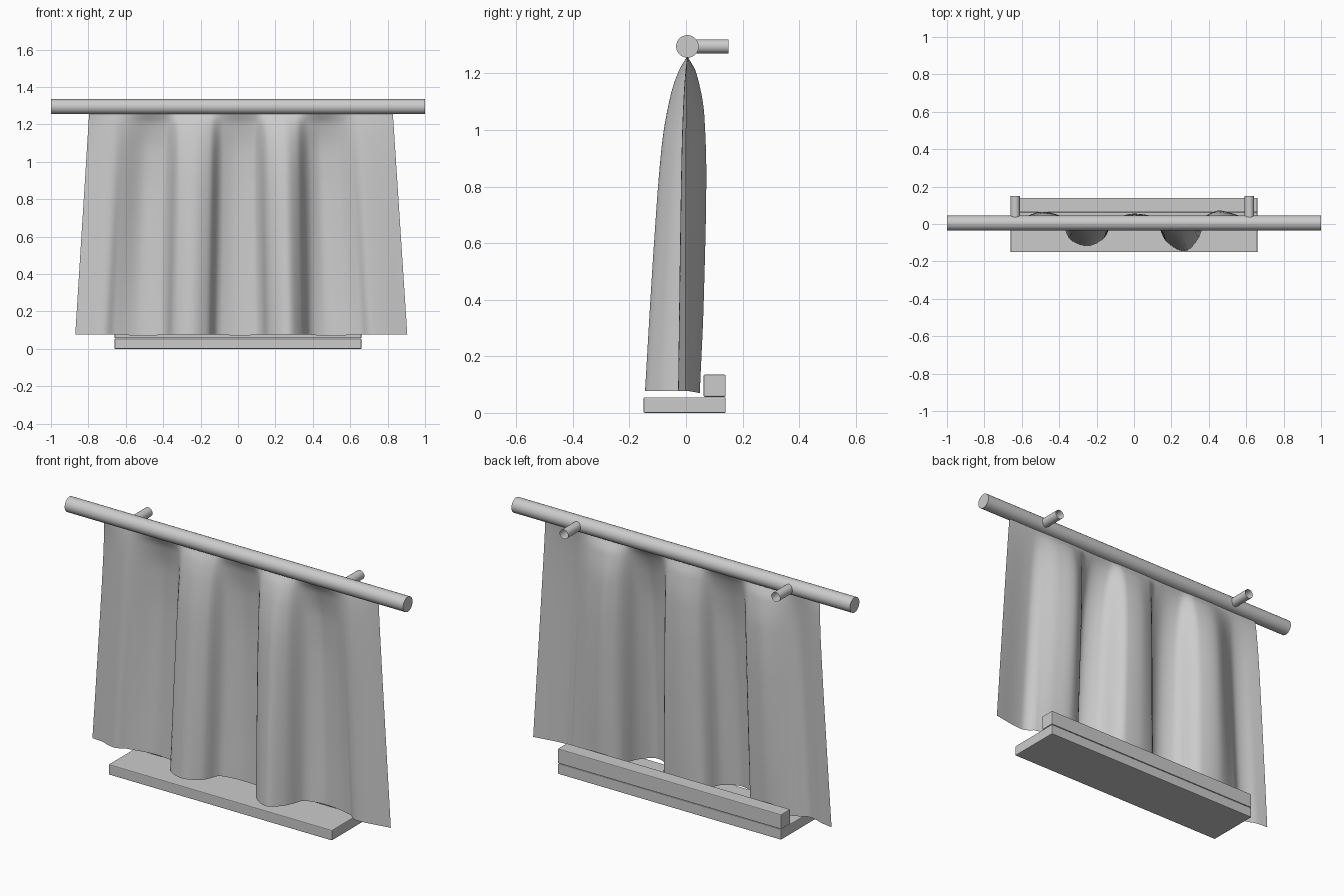
import bpy, math

if "Cube" in bpy.data.objects:
    bpy.data.objects.remove(bpy.data.objects["Cube"])


def shade(obj, angle=40):
    bpy.ops.object.select_all(action='DESELECT')
    obj.select_set(True)
    bpy.context.view_layer.objects.active = obj
    bpy.ops.object.shade_smooth_by_angle(angle=math.radians(angle))


def box(name, x, y, z, bevel=0.004):
    center = [(a + b) / 2 for a, b in (x, y, z)]
    bpy.ops.mesh.primitive_cube_add(size=1, location=center)
    o = bpy.context.object
    o.name = name
    o.scale = [b - a for a, b in (x, y, z)]
    bpy.ops.object.transform_apply(location=False, rotation=False, scale=True)
    m = o.modifiers.new("bevel", 'BEVEL')
    m.width, m.segments = bevel, 2
    return o


def rod(name, center, radius, length, rotation, fill='NGON'):
    bpy.ops.mesh.primitive_cylinder_add(vertices=32, radius=radius, depth=length,
                                        end_fill_type=fill, location=center, rotation=rotation)
    bpy.context.object.name = name
    shade(bpy.context.object)


def spline(points, t):
    """Monotone-style Hermite interpolation through (t, value) points."""
    def slope(i):
        if i == 0 or i == len(points) - 1:
            j, k = max(i - 1, 0), min(i + 1, len(points) - 1)
            return (points[k][1] - points[j][1]) / (points[k][0] - points[j][0])
        (a, fa), (b, fb), (c, fc) = points[i - 1:i + 2]
        d1, d2 = (fb - fa) / (b - a), (fc - fb) / (c - b)
        return 0 if d1 * d2 <= 0 else 2 * d1 * d2 / (d1 + d2)
    for i in range(len(points) - 1):
        (a, fa), (b, fb) = points[i], points[i + 1]
        if t <= b or i == len(points) - 2:
            h = b - a
            s = min(max((t - a) / h, 0), 1)
            return ((2*s**3 - 3*s*s + 1) * fa + (s**3 - 2*s*s + s) * h * slope(i)
                    + (3*s*s - 2*s**3) * fb + (s**3 - s*s) * h * slope(i + 1))


# Curtain rod and open wall brackets
AXIS_Y, AXIS_Z = 0.005, 1.295
rod("curtain_rod", (0, AXIS_Y, AXIS_Z), 0.04, 2.0, (0, math.pi / 2, 0))
for side, x in (("left", -0.635), ("right", 0.617)):
    rod("bracket_" + side, (x, 0.085, AXIS_Z), 0.025, 0.13, (math.pi / 2, 0, 0), 'NOTHING')

# Base board with raised strip along the back
box("base_board", (-0.66, 0.66), (-0.15, 0.14), (0, 0.055))
box("back_strip", (-0.66, 0.66), (0.062, 0.14), (0.057, 0.135))

# Curtain: fold profile along the hem, scaled by depth curves up the height
FOLDS = [(-0.87, 0.2), (-0.72, -0.15), (-0.52, 0.9), (-0.42, 0.6), (-0.34, -0.6), (-0.25, -0.82),
         (-0.16, -0.55), (-0.09, 0.45), (0.0, 0.75), (0.09, 0.6), (0.17, -0.65), (0.27, -1.0),
         (0.34, -0.6), (0.41, 0.6), (0.48, 1.0), (0.57, 0.7), (0.72, -0.22), (0.905, -0.05)]
FRONT = [(0.075, 0.15), (0.6, 0.118), (0.95, 0.09), (1.12, 0.06), (1.21, 0.03), (1.257, 0.002)]
BACK = [(0.075, 0.044), (0.4, 0.058), (0.85, 0.067), (1.05, 0.06), (1.2, 0.032), (1.257, 0.002)]
COLS, ROWS = 140, 36
verts, faces = [], []
for r in range(ROWS + 1):
    v = 1 - (1 - r / ROWS) ** 1.6
    for c in range(COLS + 1):
        x = -0.87 + 1.775 * c / COLS
        p = spline(FOLDS, x)
        bottom = 0.078 - 0.008 * max(p, 0)
        z = bottom + (1.257 - bottom) * v
        depth = spline(FRONT if p < 0 else BACK, z)
        verts.append((x * (1 - 0.085 * v), AXIS_Y + p * depth, z))
for r in range(ROWS):
    for c in range(COLS):
        i = r * (COLS + 1) + c
        faces.append((i, i + 1, i + COLS + 2, i + COLS + 1))
mesh = bpy.data.meshes.new("curtain")
mesh.from_pydata(verts, [], faces)
curtain = bpy.data.objects.new("curtain", mesh)
bpy.context.collection.objects.link(curtain)
shade(curtain, 60)
